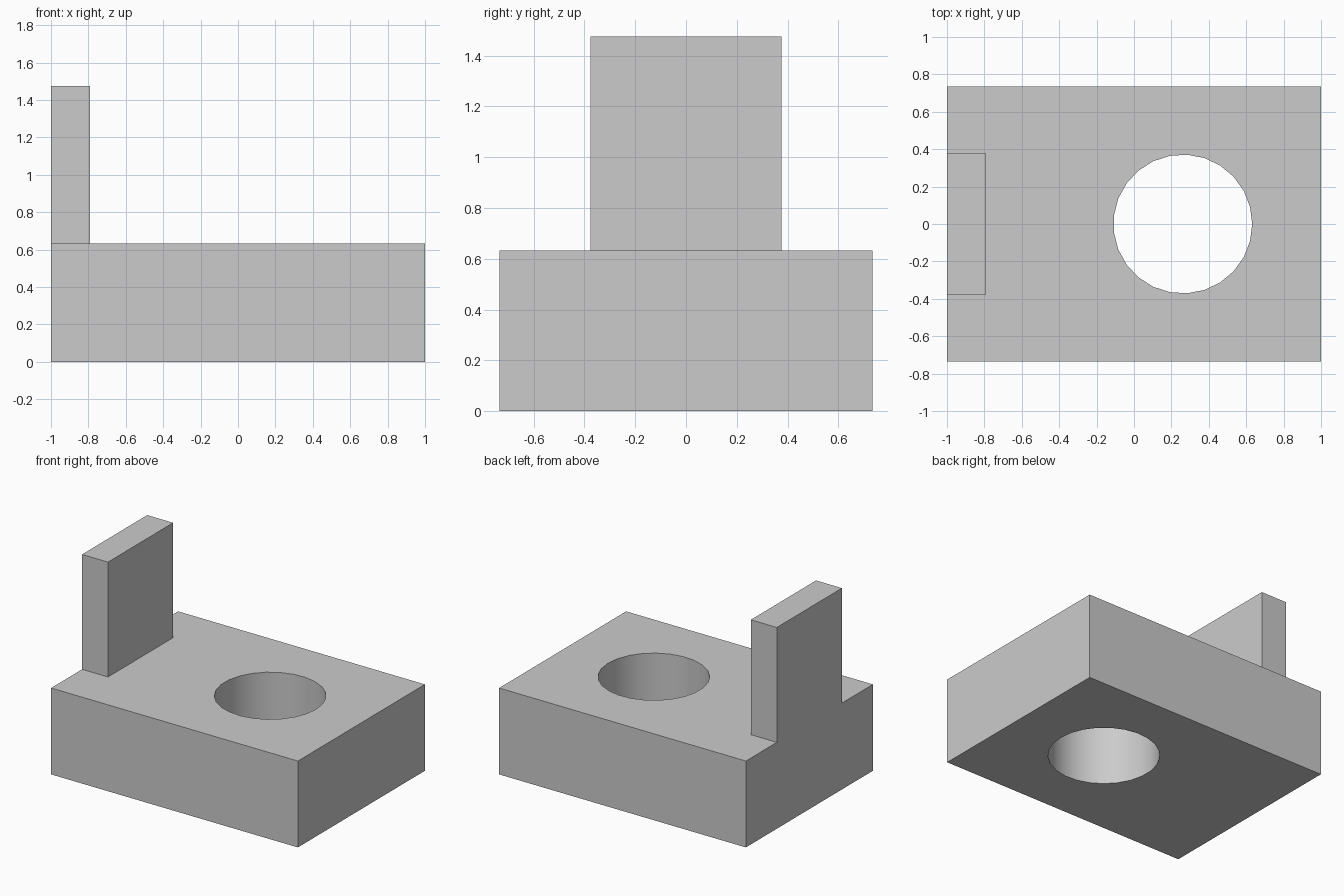
import bpy
import math

cube = bpy.data.objects.get("Cube")
if cube:
    bpy.data.objects.remove(cube, do_unlink=True)

# Single plain grey
grey = bpy.data.materials.new("plain_grey")
grey.use_nodes = True
colour = (0.6, 0.6, 0.6, 1)
grey.diffuse_color = colour
grey.node_tree.nodes["Principled BSDF"].inputs["Base Color"].default_value = colour

BASE_TOP = 0.633
WALL_TOP = 1.475
HOLE_X = 0.261
HOLE_RADIUS = 0.371


def box(name, low, high):
    """Axis-aligned box between two opposite corners."""
    centre = [(a + b) / 2 for a, b in zip(low, high)]
    size = [b - a for a, b in zip(low, high)]
    bpy.ops.mesh.primitive_cube_add(size=1, location=centre)
    obj = bpy.context.object
    obj.name = name
    obj.scale = size
    bpy.ops.object.transform_apply(location=False, rotation=False, scale=True)
    obj.data.materials.append(grey)
    return obj


# Upright wall, flush with the right end of the block
box("upright_wall", (-1, -0.377, BASE_TOP), (-0.79, 0.377, WALL_TOP))

# Base block
base = box("base_block", (-1, -0.735, 0), (1, 0.735, BASE_TOP))

# Cutter for the round through-hole, one corner pointing along +x
bpy.ops.mesh.primitive_cylinder_add(
    vertices=25, radius=HOLE_RADIUS, depth=2 * BASE_TOP,
    location=(HOLE_X, 0, BASE_TOP / 2), rotation=(0, 0, -math.pi / 2))
cutter = bpy.context.object
cutter.name = "hole_cutter"
cutter.hide_render = True
cutter.data.materials.append(grey)

cut = base.modifiers.new("through_hole", 'BOOLEAN')
cut.operation = 'DIFFERENCE'
cut.solver = 'EXACT'
cut.object = cutter

bpy.ops.object.select_all(action='DESELECT')
base.select_set(True)
bpy.context.view_layer.objects.active = base
bpy.ops.object.modifier_apply(modifier=cut.name)
bpy.data.objects.remove(cutter, do_unlink=True)

# Smooth hole wall, crisp outer edges
bpy.ops.object.shade_smooth_by_angle(angle=math.radians(30))
